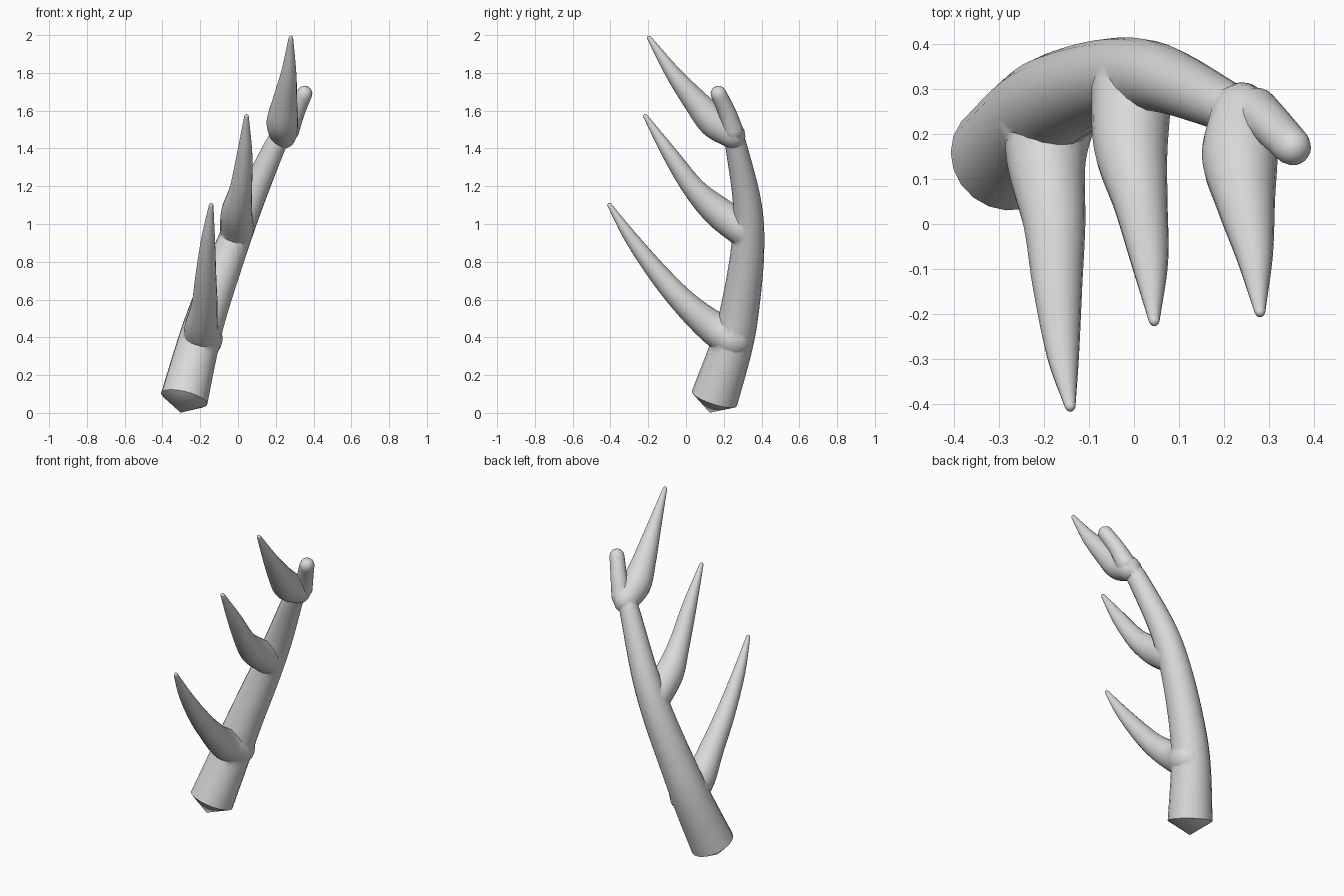
import bpy, bmesh, math
from mathutils import Vector

cube = bpy.data.objects.get("Cube")
if cube:
    bpy.data.objects.remove(cube, do_unlink=True)

bone = bpy.data.materials.new("pale_grey")
bone.use_nodes = True
grey = (0.7, 0.7, 0.7, 1)
bone.diffuse_color = grey
bone.node_tree.nodes["Principled BSDF"].inputs["Base Color"].default_value = grey

SIDES = 20
STEPS = 6


def spline(points):
    """Smooth curve through (x, y, z, radius) points."""
    p = [Vector(q) for q in points]
    p = [2 * p[0] - p[1]] + p + [2 * p[-1] - p[-2]]
    out = []
    for a, b, c, d in zip(p, p[1:], p[2:], p[3:]):
        for i in range(STEPS):
            t = i / STEPS
            out.append(0.5 * (2 * b + (c - a) * t + (2 * a - 5 * b + 4 * c - d) * t ** 2
                              + (3 * b - a - 3 * c + d) * t ** 3))
    return out + [p[-2]]


def limb(name, points, cone=0):
    """Tapered tube with rounded ends, or a shallow cone at its start."""
    path = spline(points)
    pos = [q.to_3d() for q in path]
    rad = [q[3] for q in path]
    last = len(pos) - 1
    tan = [(pos[min(i + 1, last)] - pos[max(i - 1, 0)]).normalized() for i in range(last + 1)]
    sections = list(zip(pos, tan, rad))
    dome = [(math.sin(a), math.cos(a)) for a in (math.pi / 6, math.pi / 3)]
    head = [(pos[-1] + tan[-1] * rad[-1] * s, tan[-1], rad[-1] * c) for s, c in dome]
    foot = [(pos[0] - tan[0] * rad[0] * s, tan[0], rad[0] * c) for s, c in dome]
    sections = ([] if cone else foot[::-1]) + sections + head

    bm = bmesh.new()
    rings = []
    for centre, t, r in sections:
        u = (Vector((1, 0, 0)) - t * t.x).normalized()
        v = t.cross(u)
        angles = [math.tau * k / SIDES for k in range(SIDES)]
        rings.append([bm.verts.new(centre + r * (u * math.cos(a) + v * math.sin(a)))
                      for a in angles])
    for a, b in zip(rings, rings[1:]):
        for k in range(SIDES):
            n = (k + 1) % SIDES
            bm.faces.new((a[k], a[n], b[n], b[k]))
    start = bm.verts.new(pos[0] - tan[0] * (cone or rad[0]))
    end = bm.verts.new(pos[-1] + tan[-1] * rad[-1])
    for k in range(SIDES):
        n = (k + 1) % SIDES
        bm.faces.new((start, rings[0][n], rings[0][k]))
        bm.faces.new((end, rings[-1][k], rings[-1][n]))
    bmesh.ops.recalc_face_normals(bm, faces=bm.faces)
    mesh = bpy.data.meshes.new(name)
    bm.to_mesh(mesh)
    bm.free()
    mesh.materials.append(bone)
    obj = bpy.data.objects.new(name, mesh)
    bpy.context.collection.objects.link(obj)
    return obj


# Curved main beam with a blunt conical root
antler = limb("antler", [
    (-0.285, 0.15, 0.075, 0.126), (-0.215, 0.24, 0.35, 0.112),
    (-0.155, 0.285, 0.55, 0.102), (-0.045, 0.325, 0.85, 0.089),
    (0.055, 0.325, 1.1, 0.076), (0.19, 0.268, 1.4, 0.058),
    (0.235, 0.245, 1.48, 0.052)], cone=0.08)

# Three forward tines, flared where they leave the beam
branches = [
    limb("lower_tine", [
        (-0.185, 0.25, 0.39, 0.105), (-0.195, 0.14, 0.455, 0.088),
        (-0.177, 0.0, 0.575, 0.069), (-0.17, -0.14, 0.73, 0.055),
        (-0.158, -0.29, 0.925, 0.036), (-0.142, -0.405, 1.1, 0.012)]),
    limb("middle_tine", [
        (-0.005, 0.3, 0.97, 0.09), (-0.007, 0.17, 1.065, 0.082),
        (0.015, 0.045, 1.185, 0.06), (0.035, -0.085, 1.37, 0.041),
        (0.045, -0.215, 1.57, 0.012)]),
    limb("upper_tine", [
        (0.24, 0.245, 1.47, 0.07), (0.235, 0.15, 1.54, 0.084),
        (0.248, 0.05, 1.65, 0.066), (0.268, -0.07, 1.8, 0.041),
        (0.28, -0.195, 1.985, 0.012)]),
    # Short blunt stub beside the top tine
    limb("end_stub", [
        (0.268, 0.25, 1.49, 0.055), (0.305, 0.22, 1.585, 0.047),
        (0.352, 0.172, 1.69, 0.042)]),
]

# Fuse the branches into the beam
bpy.context.view_layer.objects.active = antler
for branch in branches:
    fuse = antler.modifiers.new("fuse", 'BOOLEAN')
    fuse.operation = 'UNION'
    fuse.solver = 'EXACT'
    fuse.object = branch
    bpy.ops.object.modifier_apply(modifier=fuse.name)
    bpy.data.objects.remove(branch, do_unlink=True)

# Soften the junctions and keep the root rim crisp
bm = bmesh.new()
bm.from_mesh(antler.data)
bmesh.ops.remove_doubles(bm, verts=bm.verts, dist=0.002)
bm.to_mesh(antler.data)
bm.free()
bpy.ops.object.select_all(action='DESELECT')
antler.select_set(True)
bpy.ops.object.shade_smooth_by_angle(angle=math.radians(50))
